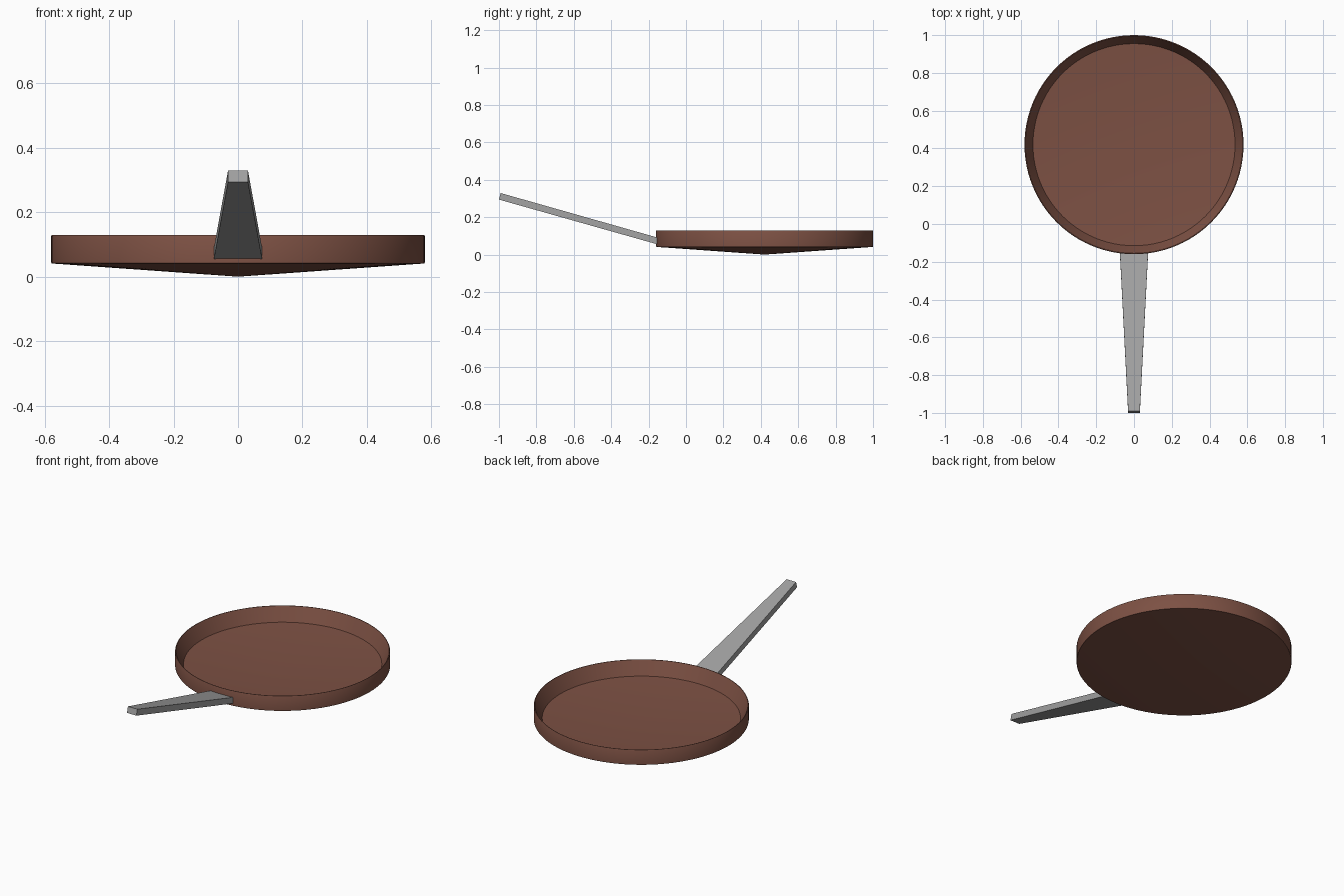
import bpy, bmesh, math

if "Cube" in bpy.data.objects:
    bpy.data.objects.remove(bpy.data.objects["Cube"])


def material(name, color):
    m = bpy.data.materials.new(name)
    m.diffuse_color = (*color, 1)
    m.use_nodes = True
    m.node_tree.nodes["Principled BSDF"].inputs["Base Color"].default_value = m.diffuse_color
    return m


def add_object(name, bm, mat):
    bmesh.ops.recalc_face_normals(bm, faces=bm.faces)
    mesh = bpy.data.meshes.new(name)
    bm.to_mesh(mesh)
    bm.free()
    mesh.materials.append(mat)
    ob = bpy.data.objects.new(name, mesh)
    bpy.context.collection.objects.link(ob)
    return ob


brown = material("copper brown", (0.205, 0.082, 0.057))
grey = material("handle grey", (0.36, 0.36, 0.36))

# Pan: lathed profile (radius, height) with shallow conical underside
profile = [(0, 0), (0.578, 0.041), (0.58, 0.044), (0.58, 0.126), (0.578, 0.13),
           (0.575, 0.13), (0.535, 0.05), (0, 0.012)]
bm = bmesh.new()
verts = [bm.verts.new((r, 0, z)) for r, z in profile]
edges = [bm.edges.new(pair) for pair in zip(verts, verts[1:])]
bmesh.ops.spin(bm, geom=verts + edges, cent=(0, 0, 0), axis=(0, 0, 1),
               angle=math.tau, steps=96)
bmesh.ops.remove_doubles(bm, verts=bm.verts, dist=0.0002)
pan = add_object("pan", bm, brown)
pan.location = (0, 0.42, 0)
bpy.context.view_layer.objects.active = pan
pan.select_set(True)
bpy.ops.object.shade_smooth_by_angle(angle=math.radians(30))

# Handle: tapered bar rising away from the pan
bm = bmesh.new()
ends = [(0.075, -0.15, 0.054, -0.142, 0.088), (0.031, -1.0, 0.294, -0.991, 0.329)]
rings = []
for w, y0, z0, y1, z1 in ends:
    rings.append([bm.verts.new(p) for p in
                  ((-w, y0, z0), (w, y0, z0), (w, y1, z1), (-w, y1, z1))])
a, b = rings
for i in range(4):
    j = (i + 1) % 4
    bm.faces.new((a[i], a[j], b[j], b[i]))
bm.faces.new(a)
bm.faces.new(b)
add_object("handle", bm, grey)
